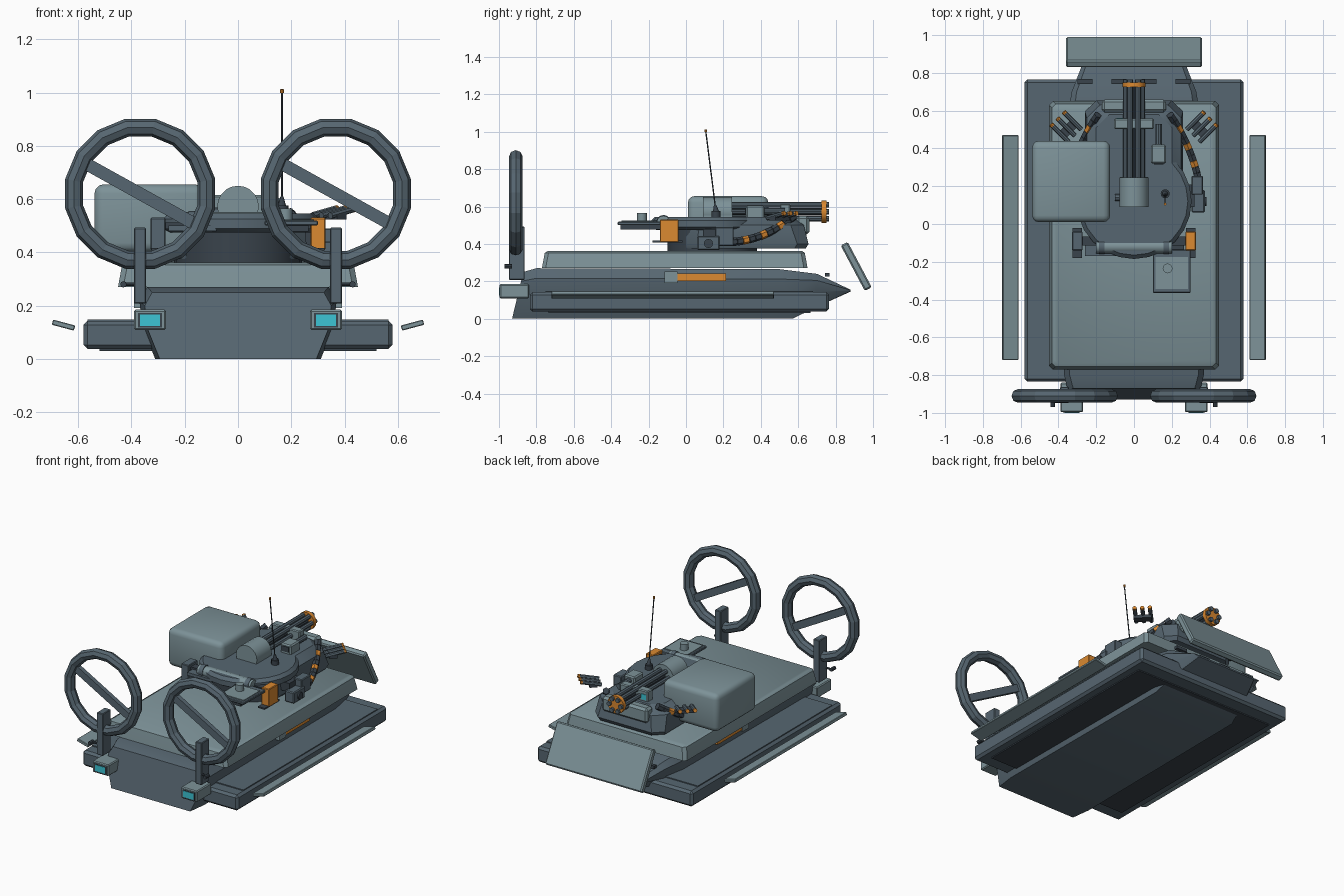
import bpy, bmesh, math
from math import radians, sin, cos, pi
from mathutils import Vector, Matrix, Euler

if "Cube" in bpy.data.objects:
    bpy.data.objects.remove(bpy.data.objects["Cube"])


def material(name, rgb):
    m = bpy.data.materials.new(name)
    m.use_nodes = True
    col = [(c / 255) ** 2.2 for c in rgb] + [1]
    m.diffuse_color = col
    m.node_tree.nodes["Principled BSDF"].inputs["Base Color"].default_value = col
    return m


LIGHT = material("light grey blue", (124, 145, 151))
MID = material("slate grey", (87, 102, 112))
DARK = material("dark slate", (60, 69, 77))
ORANGE = material("orange", (218, 136, 52))
CYAN = material("cyan glass", (62, 195, 212))


def finish(name, bm, mat, smooth=True):
    bmesh.ops.recalc_face_normals(bm, faces=bm.faces)
    me = bpy.data.meshes.new(name)
    bm.to_mesh(me)
    bm.free()
    me.materials.append(mat)
    if smooth:
        me.shade_smooth()
        me.set_sharp_from_angle(angle=radians(32))
    ob = bpy.data.objects.new(name, me)
    bpy.context.collection.objects.link(ob)
    return ob


def box(name, loc, size, mat, bevel=0.0, rot=(0, 0, 0), segs=1):
    bm = bmesh.new()
    bmesh.ops.create_cube(bm, size=1, matrix=Matrix.Diagonal((*size, 1)))
    if bevel:
        bmesh.ops.bevel(bm, geom=bm.edges[:], offset=bevel, segments=segs,
                        affect='EDGES', profile=0.5)
    r = Euler([radians(a) for a in rot]).to_matrix().to_4x4()
    bm.transform(Matrix.Translation(loc) @ r)
    return finish(name, bm, mat, segs > 1)


def rod(name, a, b, r, mat, segs=12, r2=None):
    a, b = Vector(a), Vector(b)
    d = b - a
    bm = bmesh.new()
    bmesh.ops.create_cone(bm, cap_ends=True, segments=segs, radius1=r,
                          radius2=r if r2 is None else r2, depth=d.length)
    bm.transform(Matrix.Translation((a + b) / 2) @ d.to_track_quat('Z', 'Y').to_matrix().to_4x4())
    return finish(name, bm, mat)


def loft(name, rings, mat):
    bm = bmesh.new()
    rows = [[bm.verts.new(p) for p in ring] for ring in rings]
    n = len(rows[0])
    for r, s in zip(rows, rows[1:]):
        for i in range(n):
            bm.faces.new((r[i], r[(i + 1) % n], s[(i + 1) % n], s[i]))
    bm.faces.new(rows[0])
    bm.faces.new(rows[-1])
    return finish(name, bm, mat)


# Hull: cross-sections from stern to pointed bow
def hull_ring(y_low, y_high, w, z0, z1):
    half = [(w * f, y_low + (y_high - y_low) * t, z0 + (z1 - z0) * t)
            for f, t in ((.84, 0), (.97, .45), (1, .8), (.92, 1))]
    return half + [(-x, y, z) for x, y, z in reversed(half)]


loft("hull", [hull_ring(*s) for s in (
    (-.93, -.87, .35, 0, .25), (-.8, -.8, .37, 0, .27), (.57, .5, .36, 0, .265),
    (.7, .7, .33, .064, .24), (.88, .88, .26, .145, .155))], MID)

# Side pontoons, joined into one slab, with a raised walkway
box("pontoon_slab", (0, -.035, .09), (1.16, 1.6, .105), MID, .015)
box("pontoon_keel", (0, -.035, .04), (1.04, 1.4, .02), DARK)
box("walkway", (0, -.035, .144), (1.13, 1.43, .01), MID)


# Deck with sloping sides
def rect_ring(w, y0, y1, z, c=.02):
    return [(-w, y0 + c, z), (-w + c, y0, z), (w - c, y0, z), (w, y0 + c, z),
            (w, y1 - c, z), (w - c, y1, z), (-w + c, y1, z), (-w, y1 - c, z)]


loft("deck", [rect_ring(.45, -.77, .65, .27), rect_ring(.445, -.765, .645, .3),
              rect_ring(.435, -.755, .635, .352), rect_ring(.42, -.74, .62, .362)], LIGHT)

# Bow shield and its brackets
box("bow_shield", (0, .91, .28), (.72, .042, .275), LIGHT, .008, (28, 0, 0))
for x in (-.26, -.08, .08, .26):
    box("bow_bracket", (x, .755, .235), (.08, .025, .02), DARK)

for s in (-1, 1):
    # Outrigger boards and hull side markings
    box("side_board", (s * .655, -.125, .127), (.086, 1.19, .02), LIGHT, .003, (0, -s * 15, 0))
    box("side_marking", (s * .372, .08, .222), (.03, .27, .042), ORANGE)
    box("marking_bracket", (s * .374, -.08, .222), (.034, .07, .062), LIGHT)

    # Stern ring, its diagonal bar, post and lamp
    ring = []
    for i in range(16):
        a = 2 * pi * (i + .5) / 16
        ring.append([(s * .367 + (.253 + .034 * cos(b)) * cos(a), -.91 + .036 * sin(b),
                      .62 + (.253 + .034 * cos(b)) * sin(a))
                     for b in (2 * pi * k / 8 for k in range(8))])
    bm = bmesh.new()
    rows = [[bm.verts.new(p) for p in r] for r in ring]
    for i in range(16):
        r, n = rows[i], rows[(i + 1) % 16]
        for k in range(8):
            bm.faces.new((r[k], r[(k + 1) % 8], n[(k + 1) % 8], n[k]))
    finish("stern_ring", bm, MID, False)
    box("ring_bar", (s * .367, -.91, .62), (.46, .03, .047), MID, rot=(0, 29, 0))
    box("ring_post", (s * .368, -.905, .35), (.046, .085, .285), MID, .004)
    rod("post_pin", (s * .43, -.97, .28), (s * .43, -.93, .28), .012, DARK, 8)
    rod("post_pin_arm", (s * .37, -.94, .28), (s * .43, -.94, .28), .007, DARK, 8)
    box("stern_lamp", (s * .33, -.918, .147), (.12, .156, .076), LIGHT, .006)
    box("lamp_frame", (s * .33, -.996, .145), (.09, .004, .054), DARK)
    box("lamp_glass", (s * .33, -.998, .145), (.076, .005, .042), CYAN)

    # Side canister on the turret: orange on one side only
    box("turret_canister", (s * .3, -.09, .47), (.056, .1, .12), ORANGE if s > 0 else MID, .004)
    box("canister_tray", (s * .3, -.1, .412), (.05, .16, .01), DARK)
    box("canister_arm", (s * .24, -.09, .5), (.1, .05, .025), DARK)

    # Smoke tubes
    box("tube_base", (s * .35, .5, .535), (.11, .05, .022), DARK, rot=(0, 0, -s * 45))
    for k in (-1, 0, 1):
        p = Vector((s * (.355 + k * .033), .51 - k * .033, .55))
        d = Vector((s * .042, .042, .012))
        rod("smoke_tube", p - d, p + d, .013, MID, 8)
        rod("tube_tip", p + d, p + d * 1.2, .013, ORANGE, 8)

    # Ammunition belt running to the feed box
    a, b, c = (Vector((s * x, y, z)) for x, y, z in
               ((.34, .24, .41), (.3, .42, .42), (.19, .58, .55)))
    for i in range(11):
        t, u = i / 11, (i + .92) / 11
        p, q = (a * (1 - v) ** 2 + b * 2 * v * (1 - v) + c * v * v for v in (t, u))
        rod("belt_link", p, q, .022, ORANGE if i % 3 == 2 else DARK, 6)

# Turret: lower housing, round upper plate and front block
loft("turret_housing", [rect_ring(.25, 0, .64, .375, .06), rect_ring(.26, 0, .655, .4, .06),
                        rect_ring(.25, 0, .63, .5, .07), rect_ring(.2, .03, .58, .545, .07)], MID)
loft("turret_plate", [[(r * cos(a), .12 + r * sin(a), z) for a in (2 * pi * i / 24 for i in range(24))]
                      for r, z in ((.28, .475), (.305, .49), (.305, .525), (.285, .545))], MID)
rod("turret_collar", (0, .14, .36), (0, .14, .48), .24, DARK, 24)
box("turret_front_block", (0, .625, .5), (.34, .07, .1), LIGHT, .015)
rod("rear_roll", (-.2, -.12, .515), (.2, -.12, .515), .036, LIGHT, 12)
for x in (-.17, .17):
    rod("roll_strap", (x - .015, -.12, .515), (x + .015, -.12, .515), .04, MID, 12)

# Large rounded pod on the turret side
box("side_pod", (-.333, .225, .528), (.412, .43, .255), LIGHT, .035, segs=3)

# Rear rack with small dome
box("rear_rack", (.2, -.25, .51), (.2, .23, .018), MID, .004)
box("rack_panel", (.2, -.26, .521), (.17, .17, .006), LIGHT)
box("rack_underside", (.2, -.23, .49), (.13, .24, .025), DARK)
rod("rack_knob", (.178, -.235, .52), (.178, -.235, .565), .026, LIGHT, 12)
box("left_rack", (-.17, -.14, .49), (.18, .06, .02), MID)

# Feed box beside the turret
box("feed_box", (.34, .12, .405), (.07, .12, .075), MID, .006)
rod("feed_box_cap", (.37, .12, .402), (.385, .12, .402), .024, DARK, 12)
box("feed_box_upper", (.335, .205, .44), (.06, .1, .1), MID, .005)
box("feed_box_mount", (.28, .15, .45), (.08, .12, .06), DARK)

# Rotary gun
Z = .572
rod("gun_breech", (0, .09, Z), (0, .245, Z), .078, LIGHT, 20)
box("gun_cradle", (0, .17, .54), (.15, .155, .06), LIGHT)
rod("breech_knob", (-.1, .14, .55), (-.07, .14, .55), .018, MID, 8)
rod("gun_core", (0, .24, Z), (0, .73, Z), .02, DARK, 10)
for i in range(6):
    x, z = .043 * cos(i * pi / 3), Z + .043 * sin(i * pi / 3)
    rod("gun_barrel", (x, .24, z), (x, .765, z), .015, MID, 8)
rod("muzzle_ring", (0, .725, Z), (0, .75, Z), .06, ORANGE, 16)
box("gun_clamp", (0, .53, Z), (.21, .055, .085), LIGHT, .006)
box("clamp_glass", (-.075, .559, Z), (.036, .005, .036), CYAN)

# Sight
box("sight_body", (.13, .37, .57), (.08, .1, .07), LIGHT, .008)
rod("sight_tube", (.13, .41, .575), (.13, .53, .575), .018, MID, 10)
box("sight_window", (.13, .318, .575), (.05, .005, .035), DARK)

# Whip antenna
rod("antenna_base", (.165, .16, .54), (.165, .16, .575), .024, DARK, 12)
rod("antenna_joint", (.165, .16, .575), (.165, .155, .61), .016, DARK, 10, .006)
rod("antenna_whip", (.165, .158, .59), (.165, .106, 1), .0035, DARK, 6)
rod("antenna_tip", (.165, .1065, .998), (.165, .105, 1.012), .007, ORANGE, 8)
